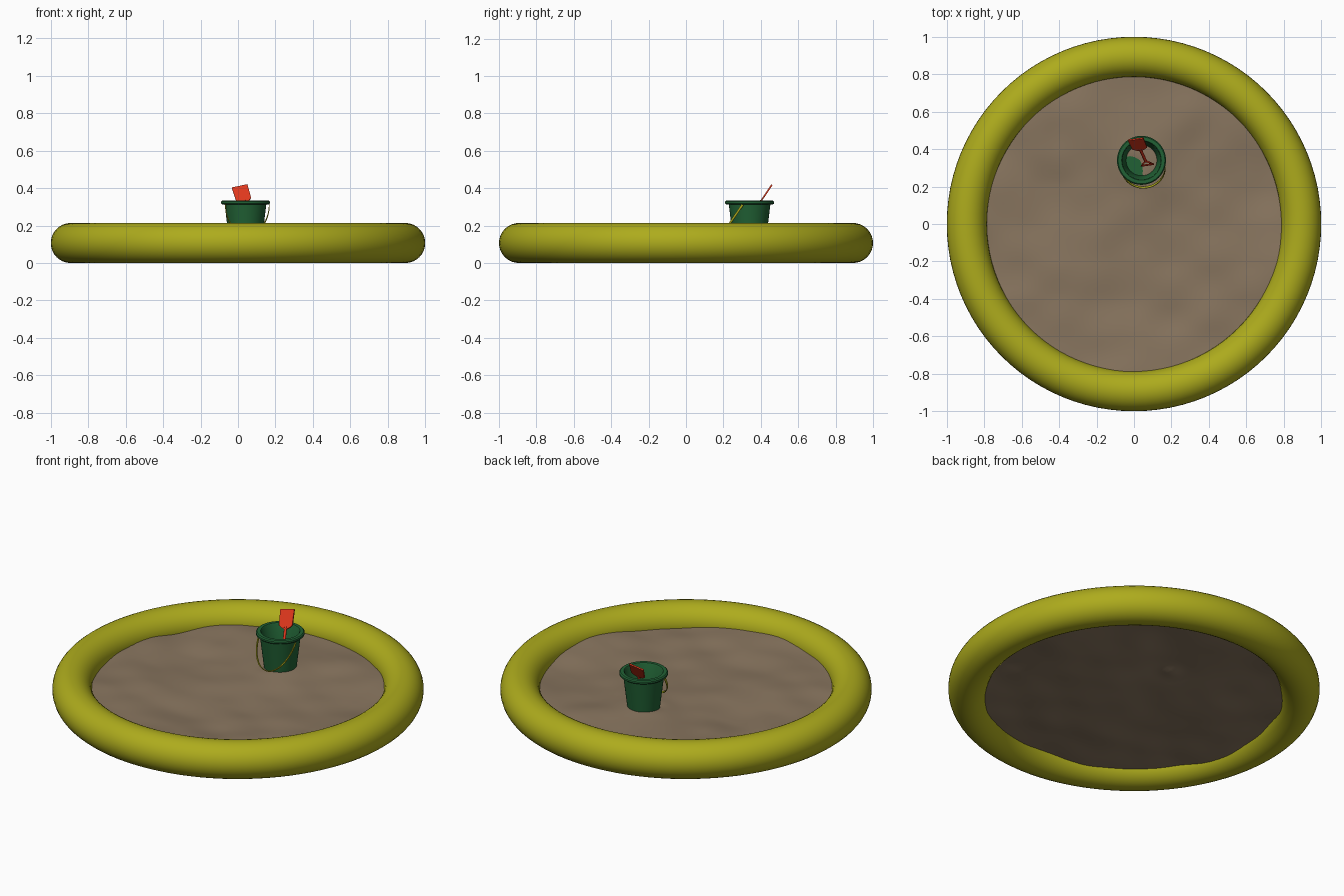
import bpy, bmesh, math
from mathutils import Vector, Matrix, noise

cube = bpy.data.objects.get("Cube")
if cube:
    bpy.data.objects.remove(cube, do_unlink=True)


def material(name, rgb):
    m = bpy.data.materials.new(name)
    m.use_nodes = True
    m.diffuse_color = (*rgb, 1)
    m.node_tree.nodes["Principled BSDF"].inputs["Base Color"].default_value = (*rgb, 1)
    return m


YELLOW = material("yellow", (0.42, 0.41, 0.012))
SAND = material("sand", (0.25, 0.18, 0.115))
GREEN = material("green", (0.015, 0.12, 0.035))
RED = material("red", (0.75, 0.04, 0.012))


def finish(name, bm, mat, smooth=True):
    bmesh.ops.recalc_face_normals(bm, faces=bm.faces)
    mesh = bpy.data.meshes.new(name)
    bm.to_mesh(mesh)
    bm.free()
    obj = bpy.data.objects.new(name, mesh)
    bpy.context.collection.objects.link(obj)
    mesh.materials.append(mat)
    if smooth:
        bpy.ops.object.select_all(action='DESELECT')
        obj.select_set(True)
        bpy.context.view_layer.objects.active = obj
        bpy.ops.object.shade_smooth_by_angle(angle=math.radians(40))
    return obj


def thicken(bm, faces, vec):
    """Extrude a sheet into a closed solid."""
    top = bmesh.ops.extrude_face_region(bm, geom=faces)["geom"]
    bmesh.ops.translate(bm, vec=vec, verts=[g for g in top if isinstance(g, bmesh.types.BMVert)])


def lathe(name, profile, centre, mat, steps, closed=True):
    """Spin a radius/height profile around a vertical axis."""
    bm = bmesh.new()
    verts = [bm.verts.new((r, 0, z)) for r, z in profile]
    edges = [bm.edges.new(p) for p in zip(verts, verts[1:])]
    if closed:
        edges.append(bm.edges.new((verts[-1], verts[0])))
    bmesh.ops.spin(bm, geom=verts + edges, cent=(0, 0, 0), axis=(0, 0, 1),
                   angle=math.tau, steps=steps, use_merge=True)
    bmesh.ops.remove_doubles(bm, verts=bm.verts, dist=1e-5)
    bmesh.ops.translate(bm, verts=bm.verts, vec=centre)
    return finish(name, bm, mat)


def tube(name, points, radius, mat, matrix, cyclic=False):
    """Round bar along a list of points."""
    curve = bpy.data.curves.new(name, 'CURVE')
    curve.dimensions = '3D'
    curve.bevel_depth = radius
    curve.bevel_resolution = 2
    curve.use_fill_caps = True
    spline = curve.splines.new('POLY')
    spline.points.add(len(points) - 1)
    spline.use_cyclic_u = cyclic
    for p, co in zip(spline.points, points):
        p.co = (*(matrix @ Vector(co)), 1)
    obj = bpy.data.objects.new(name, curve)
    curve.materials.append(mat)
    bpy.context.collection.objects.link(obj)
    return obj


# Inflated ring
RING, TUBE = 0.893, 0.107
circle = [(RING + TUBE * math.cos(a), TUBE + TUBE * math.sin(a))
          for a in (math.tau * i / 32 for i in range(32))]
lathe("pool_ring", circle, (0, 0, 0), YELLOW, 96)

# Sand slab: rippled, with mounds and hollows given as x, y, height, width
BUCKET = Vector((0.04, 0.34, 0))
MOUNDS = [(0.03, -0.8, 0.03, 0.25), (0.8, -0.2, 0.03, 0.25),
          (0.5, -0.62, -0.012, 0.15), (0, 0.31, -0.016, 0.05)]


def bump(x, y, cx, cy, width):
    return math.exp(-((x - cx) ** 2 + (y - cy) ** 2) / width ** 2)


def sand_height(x, y):
    z = 0.109
    z += 0.02 * noise.noise(Vector((x * 2.2, y * 2.2, 0.7)))
    z += 0.012 * noise.noise(Vector((x * 5, y * 5, 3.3)))
    near = bump(x, y, BUCKET.x, BUCKET.y, 0.16)
    z = z * (1 - near) + 0.136 * near
    return z + sum(h * bump(x, y, cx, cy, w) for cx, cy, h, w in MOUNDS)


bm = bmesh.new()
bmesh.ops.create_grid(bm, x_segments=80, y_segments=80, size=1)
for v in bm.verts:
    # Square grid mapped onto a disc
    x, y = v.co.x, v.co.y
    dx = x * math.sqrt(1 - y * y / 2) * 0.88
    dy = y * math.sqrt(1 - x * x / 2) * 0.88
    v.co = (dx, dy, sand_height(dx, dy))
thicken(bm, bm.faces[:], (0, 0, -0.053))
finish("sand", bm, SAND)

# Bucket with a thick folded rim
bucket_profile = [(0, 0.122), (0.088, 0.122), (0.111, 0.312), (0.124, 0.312), (0.131, 0.318),
                  (0.131, 0.328), (0.125, 0.334), (0.106, 0.334), (0.102, 0.328), (0.082, 0.128), (0, 0.128)]
lathe("bucket", bucket_profile, BUCKET, GREEN, 40, closed=False)

# Flat strap handle hanging forward from the rim
hang = Vector((0, -0.108, -0.158))
strap = Vector((0, 0.83, -0.56)) * 0.006
bm = bmesh.new()
rows = []
for i in range(33):
    a = math.pi * i / 32
    p = Vector((0.05, 0.303, 0.312)) + hang * math.sin(a) + Vector((0.117 * math.cos(a), 0, 0))
    rows.append([bm.verts.new(p - strap), bm.verts.new(p + strap)])
for (a, b), (c, d) in zip(rows, rows[1:]):
    bm.faces.new((a, b, d, c))
handle = finish("bucket_handle", bm, YELLOW)
solid = handle.modifiers.new("thickness", 'SOLIDIFY')
solid.thickness = 0.004
solid.offset = 0

# Shovel frame: x across the blade, y along the shaft towards the tip, z out of the blade
along = Vector((-0.025, 0.055, 0.082)).normalized()
across = Vector((0.09, 0.0127, 0.019))
across = (across - along * across.dot(along)).normalized()
out = across.cross(along)
frame = Matrix((across, along, out)).transposed().to_4x4()
frame.translation = (0.032, 0.402, 0.333)

# Shovel blade: thin plate with a tapered shoulder
outline = [(-0.043, 0.096), (0.043, 0.096), (0.041, 0.008), (0.026, -0.006),
           (0.009, -0.014), (-0.009, -0.014), (-0.026, -0.006), (-0.041, 0.008)]
bm = bmesh.new()
face = bm.faces.new([bm.verts.new((x, y, -0.004)) for x, y in outline])
thicken(bm, [face], (0, 0, 0.008))
bmesh.ops.transform(bm, matrix=frame, verts=bm.verts)
finish("shovel_blade", bm, RED, smooth=False)

# Shovel shaft and triangular grip
tube("shovel_shaft", [(0, 0, 0), (0, -0.125, 0)], 0.008, RED, frame)
tube("shovel_grip", [(0, -0.12, 0), (0.032, -0.16, 0), (-0.032, -0.16, 0)], 0.006, RED, frame, cyclic=True)
